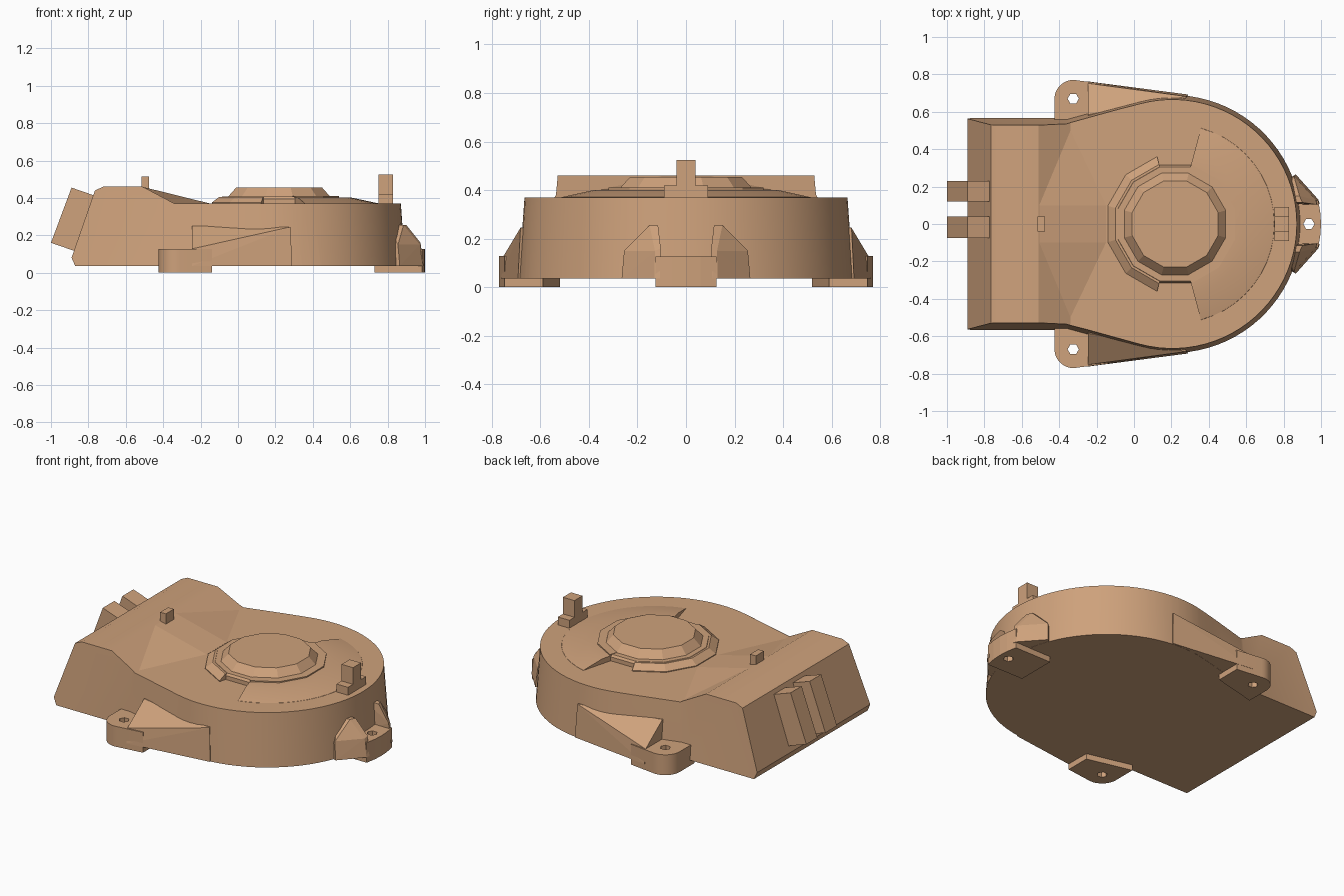
import bpy, bmesh, math
from mathutils import Vector

if "Cube" in bpy.data.objects:
    bpy.data.objects.remove(bpy.data.objects["Cube"])

mat = bpy.data.materials.new("tan_plastic")
mat.diffuse_color = (0.62, 0.36, 0.2, 1)
mat.use_nodes = True
mat.node_tree.nodes["Principled BSDF"].inputs["Base Color"].default_value = mat.diffuse_color


def finish(bm, name, smooth=None):
    bmesh.ops.recalc_face_normals(bm, faces=bm.faces)
    me = bpy.data.meshes.new(name)
    bm.to_mesh(me)
    bm.free()
    ob = bpy.data.objects.new(name, me)
    bpy.context.collection.objects.link(ob)
    me.materials.append(mat)
    if smooth:
        shade(ob, smooth)
    return ob


def select(ob):
    bpy.ops.object.select_all(action='DESELECT')
    ob.select_set(True)
    bpy.context.view_layer.objects.active = ob


def shade(ob, angle=30):
    select(ob)
    bpy.ops.object.shade_smooth_by_angle(angle=math.radians(angle))


def loft(name, rings, closed=True, smooth=None):
    """Skin between equal-length rings of points and cap both ends."""
    bm = bmesh.new()
    vs = [[bm.verts.new(p) for p in r] for r in rings]
    n = len(vs[0])
    for a, b in zip(vs, vs[1:]):
        for i in range(n):
            j = (i + 1) % n
            bm.faces.new((a[i], a[j], b[j], b[i]))
    bm.faces.new(vs[0])
    bm.faces.new(vs[-1])
    return finish(bm, name, smooth)


def prism_z(name, pts, z0, z1, smooth=None):
    return loft(name, [[(x, y, z) for x, y in pts] for z in (z0, z1)], smooth=smooth)


def prism_y(name, pts, y0, y1):
    return loft(name, [[(x, y, z) for x, z in pts] for y in (y0, y1)])


def hull(name, pts):
    bm = bmesh.new()
    for p in pts:
        bm.verts.new(p)
    r = bmesh.ops.convex_hull(bm, input=bm.verts)
    junk = {v for v in r["geom_interior"] if isinstance(v, bmesh.types.BMVert)}
    bmesh.ops.delete(bm, geom=list(junk), context='VERTS')
    bmesh.ops.dissolve_limit(bm, angle_limit=0.01, verts=bm.verts, edges=bm.edges)
    return finish(bm, name)


def box(name, x0, x1, y0, y1, z0, z1):
    return prism_z(name, [(x0, y0), (x1, y0), (x1, y1), (x0, y1)], z0, z1)


def boolean(ob, other, op):
    m = ob.modifiers.new("bool", 'BOOLEAN')
    m.operation, m.object, m.solver = op, other, 'EXACT'
    select(ob)
    bpy.ops.object.modifier_apply(modifier=m.name)
    bpy.data.objects.remove(other)


def drill(ob, cx, cy):
    pts = [(cx + .03 * math.cos(math.pi * k / 3), cy + .03 * math.sin(math.pi * k / 3)) for k in range(6)]
    boolean(ob, prism_z("hole_cutter", pts, -.1, .3), 'DIFFERENCE')


# Main housing: drafted round-and-box outline cut by the side profile
CX = 0.205


def outline(w, r, z):
    t = math.atan2(w, -.36 - CX) - math.acos(r / math.hypot(.36 + CX, w))
    arc = [(CX + r * math.cos(t - 2 * t * k / 48), r * math.sin(t - 2 * t * k / 48), z) for k in range(49)]
    return [(-1.1, -w, z), (-1.1, w, z), (-.36, w, z)] + arc + [(-.36, -w, z)]


housing = loft("housing", [outline(.57, .692, 0), outline(.523, .655, .52)])
side = [(-.87, .035), (-.89, .08), (-.765, .44), (-.72, .46), (-.51, .46), (-.34, .37), (1.1, .37), (1.1, .035)]
boolean(housing, prism_y("side_cutter", side, -1, 1), 'INTERSECT')
shade(housing, 25)

# Gentle ramp blending the raised end into the flat top
hull("roof_ramp", [(x, s * y, z) for s in (1, -1) for x, y, z in
                   ((-.51, .1, .459), (-.355, .53, .37), (-.15, .1, .37), (-.5, .1, .36), (-.35, .5, .36))])

# Twelve-sided hub stack
HX = 0.22


def ring12(a, z):
    r = a / math.cos(math.pi / 12)
    return [(HX + r * math.cos(math.radians(15 + 30 * k)), r * math.sin(math.radians(15 + 30 * k)), z)
            for k in range(12)]


loft("hub", [ring12(.315, .36), ring12(.315, .395), ring12(.305, .408), ring12(.272, .408), ring12(.23, .455)])


# Collar sectors round the hub: narrow bevel on one side, wide cone on the other
def sector(name, start, end, step, section, smooth=None):
    rings = []
    for k in range(round((end - start) / step) + 1):
        a = math.radians(start + k * step)
        rings.append([(HX + r * math.cos(a), r * math.sin(a), z) for r, z in section])
    return loft(name, rings, smooth=smooth)


sector("collar_left", 105, 255, 30, [(.28, .36), (.373, .36), (.373, .375), (.33, .406), (.28, .406)])
sector("collar_right", -75, 75, 30, [(.28, .36), (.33, .36), (.33, .41), (.28, .41)])
sector("cone_right", -75, 75, 7.5, [(.3, .36), (.54, .36), (.53, .371), (.39, .401), (.3, .403)], 30)

# Top tabs
box("clip_base", .75, .83, -.09, .09, .36, .42)
box("clip_post", .75, .83, -.04, .04, .41, .525)
box("small_tab", -.515, -.475, -.04, .04, .43, .515)

# Connector blocks on the slanted end
for i, (y0, y1) in enumerate([(.12, .23), (-.075, .04)]):
    prism_y(f"connector_{i}", [(-1, .16), (-.89, .455), (-.76, .41), (-.87, .115)], y0, y1)

# Side mounting ears with sloping fins
for s, tag in ((1, "back"), (-1, "front")):
    arc = [(-.325 + .1 * math.cos(math.radians(a)), .67 + .1 * math.sin(math.radians(a)))
           for a in range(80, 181, 10)]
    pts = arc + [(-.425, .52), (-.14, .59), (-.14, .747)]
    ear = prism_z("ear_" + tag, [(x, s * y) for x, y in pts], 0, .128)
    drill(ear, -.325, s * .67)
    shade(ear)
    hull("ear_fin_" + tag, [(x, s * y, z) for x, y, z in (
        (-.245, .5, .036), (-.245, .762, .036), (.29, .692, .036), (.2, .5, .036),
        (-.245, .752, .128), (-.245, .585, .25), (-.245, .5, .25), (.28, .682, .245), (.2, .5, .245))])

# End mounting lug with two gussets
lug = prism_z("end_lug", [(.73, -.125), (.985, -.125), (.996, -.06), (1, 0), (.996, .06), (.985, .125), (.73, .125)],
              0, .126)
drill(lug, .935, 0)
for s, tag in ((1, "back"), (-1, "front")):
    hull("lug_gusset_" + tag, [(x, s * y, z) for x, y, z in (
        (.992, .108, .036), (.986, .13, .036), (.865, .265, .036), (.75, .108, .036), (.75, .2, .036),
        (.90, .115, .255), (.885, .15, .255), (.8, .115, .255), (.8, .15, .255),
        (.976, .104, .16), (.972, .128, .15), (.855, .255, .15))])
